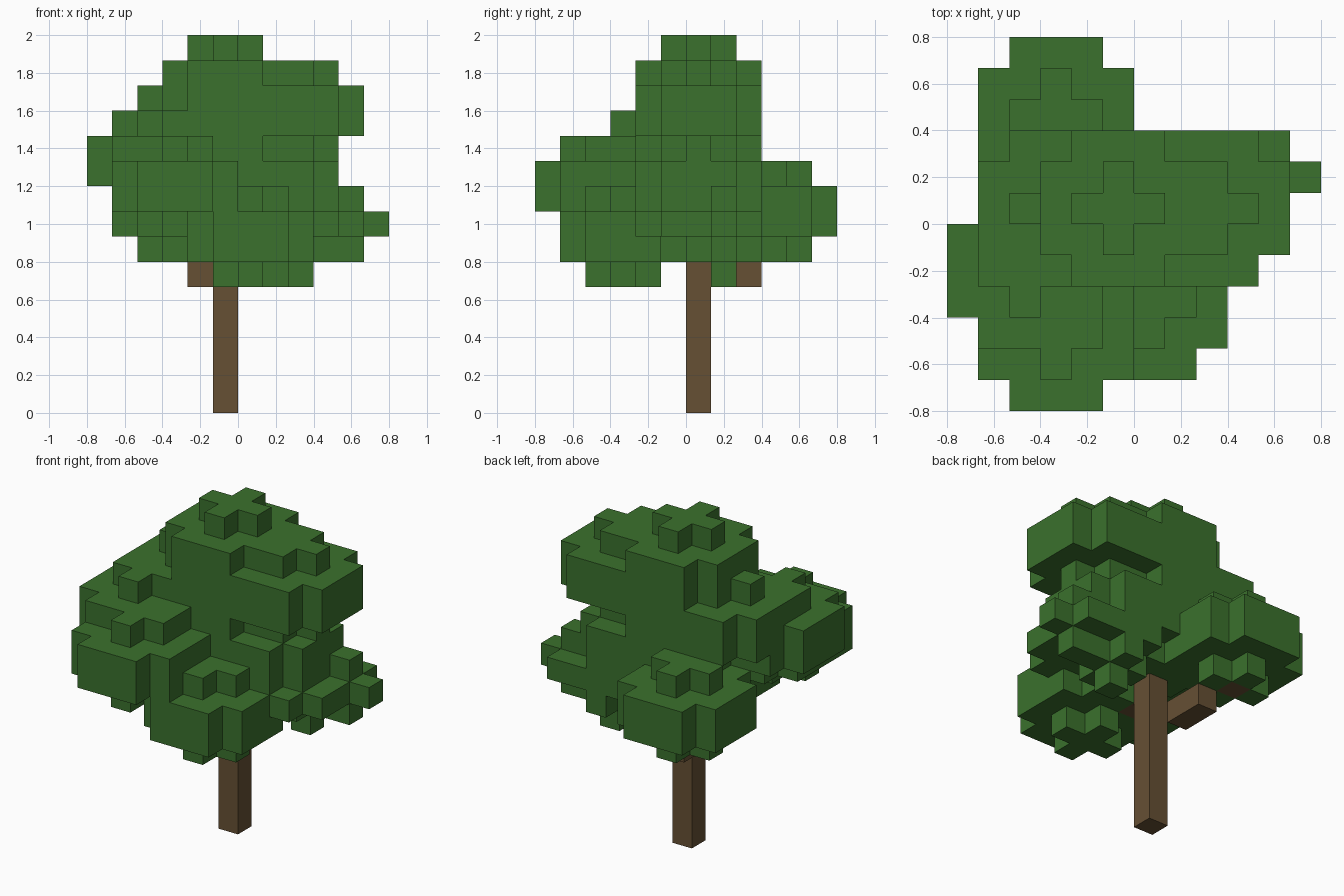
import bpy
import bmesh
from mathutils import Vector

cube = bpy.data.objects.get("Cube")
if cube:
    bpy.data.objects.remove(cube, do_unlink=True)

U = 2 / 15  # edge length of one block
AXES = [Vector(v) for v in ((1, 0, 0), (0, 1, 0), (0, 0, 1))]


def material(name, color):
    mat = bpy.data.materials.new(name)
    mat.use_nodes = True
    mat.diffuse_color = (*color, 1)
    mat.node_tree.nodes["Principled BSDF"].inputs["Base Color"].default_value = (*color, 1)
    return mat


def disc(cx, cy, z, r):
    """Blocky disc: r=1 is a plus, r=2 a square without corners."""
    span = range(-r, r + 1)
    return {(cx + i, cy + j, z) for i in span for j in span
            if abs(i) + abs(j) < 2 * r}


def cluster(cx, cy, z):
    """Leaf ball: plus, two wide layers, plus."""
    cells = set()
    for k, r in enumerate((1, 2, 2, 1)):
        cells |= disc(cx, cy, z + k, r)
    return cells


def sprig(x, y, z):
    """Block with one leaf on every side."""
    cells = {(x, y, z)}
    for axis in AXES:
        for s in (-1, 1):
            cells.add(tuple(int(c) for c in Vector((x, y, z)) + s * axis))
    return cells


def build(name, cells, solid, mat):
    """Mesh only the exposed sides of the blocks."""
    bm = bmesh.new()
    for cell in sorted(cells):
        centre = Vector(cell) + Vector((0.5, 0.5, 0.5))
        for a in range(3):
            u, v = AXES[(a + 1) % 3] / 2, AXES[(a + 2) % 3] / 2
            for s in (-1, 1):
                n = AXES[a] * s
                if tuple(int(c) for c in Vector(cell) + n) in solid:
                    continue
                mid = centre + n / 2
                ring = [mid - u - v, mid + u - v, mid + u + v, mid - u + v]
                bm.faces.new([bm.verts.new(p * U) for p in ring[::s]])
    bmesh.ops.remove_doubles(bm, verts=bm.verts, dist=U / 100)
    mesh = bpy.data.meshes.new(name)
    bm.to_mesh(mesh)
    bm.free()
    mesh.materials.append(mat)
    obj = bpy.data.objects.new(name, mesh)
    bpy.context.collection.objects.link(obj)


# Trunk and branches
trunk = {(-1, 0, z) for z in range(12)}
branches = {(-2, 1, 5), (-2, 2, 5), (-3, 3, 6), (-1, -1, 6), (0, -2, 6)}
wood = trunk | branches

# Leaf balls: crown, sides, front and back
leaves = set()
for spot in ((-1, 0, 11), (-1, 0, 9), (-1, 0, 7), (2, 0, 10), (1, 0, 7),
             (-3, 0, 9), (-4, -2, 8), (-3, -4, 7), (0, -3, 5), (-3, 3, 6)):
    leaves |= cluster(*spot)

# Low ledge and sprigs on the left side
leaves |= disc(2, 0, 7, 2)
for spot in ((2, 1, 6), (4, 1, 7)):
    leaves |= sprig(*spot)
leaves -= wood

solid = wood | leaves
build("trunk", trunk, solid, material("bark brown", (0.133, 0.08, 0.034)))
build("branches", branches, solid, bpy.data.materials["bark brown"])
build("leaves", leaves, solid, material("leaf green", (0.043, 0.165, 0.026)))
